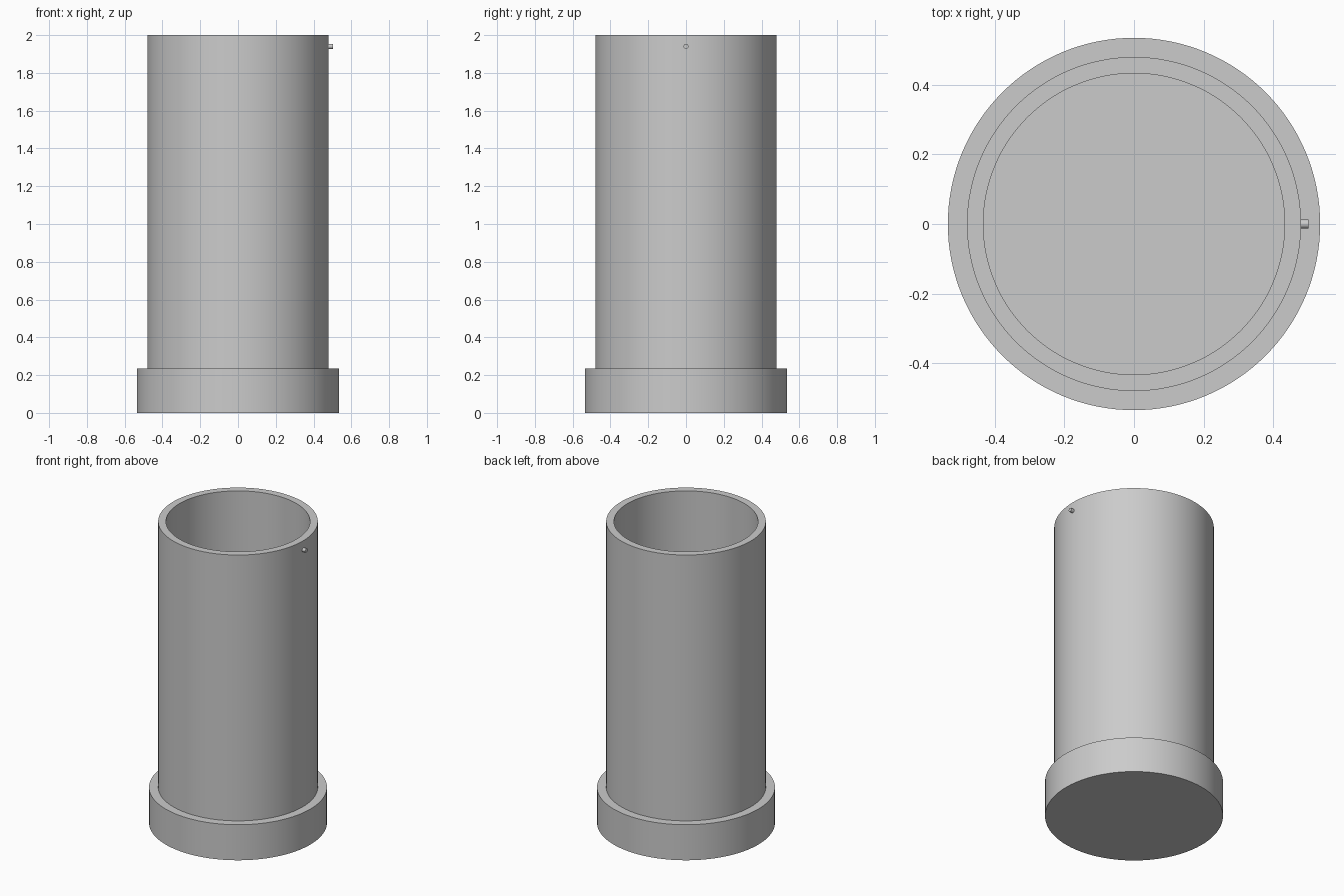
import bpy
import bmesh
from math import cos, sin, tau, radians

cube = bpy.data.objects.get("Cube")
if cube:
    bpy.data.objects.remove(cube, do_unlink=True)

BASE_R, TUBE_R, BORE_R = 0.535, 0.48, 0.433
BASE_TOP, TOP = 0.236, 2.0
PIN_R, PIN_Z, PIN_END = 0.013, 1.94, 0.502

grey = bpy.data.materials.new("plain grey")
grey.use_nodes = True
colour = (0.6, 0.6, 0.6, 1)
grey.diffuse_color = colour
grey.node_tree.nodes["Principled BSDF"].inputs["Base Color"].default_value = colour


def lathe(name, profile, sides):
    """Revolve (radius, height) points about z, capping both ends."""
    bm = bmesh.new()
    rings = [[bm.verts.new((r * cos(tau * i / sides), r * sin(tau * i / sides), z))
              for i in range(sides)] for r, z in profile]
    for low, high in zip(rings, rings[1:]):
        for i in range(sides):
            j = (i + 1) % sides
            bm.faces.new((low[i], low[j], high[j], high[i]))
    bm.faces.new(rings[0][::-1])
    bm.faces.new(rings[-1])
    bmesh.ops.recalc_face_normals(bm, faces=bm.faces)
    mesh = bpy.data.meshes.new(name)
    bm.to_mesh(mesh)
    bm.free()
    mesh.materials.append(grey)
    obj = bpy.data.objects.new(name, mesh)
    bpy.context.collection.objects.link(obj)
    bpy.ops.object.select_all(action='DESELECT')
    obj.select_set(True)
    bpy.context.view_layer.objects.active = obj
    bpy.ops.object.shade_smooth_by_angle(angle=radians(30))
    return obj


# Stepped base and open tube, as one solid of revolution
lathe("tube_with_base", [(BASE_R, 0), (BASE_R, BASE_TOP), (TUBE_R, BASE_TOP),
                         (TUBE_R, TOP), (BORE_R, TOP), (BORE_R, BASE_TOP)], 128)

# Small locating pin on the left side near the rim
pin = lathe("locating_pin", [(PIN_R, 0), (PIN_R, PIN_END - 0.46)], 24)
pin.location = (0.46, 0, PIN_Z)
pin.rotation_euler = (0, radians(90), 0)
